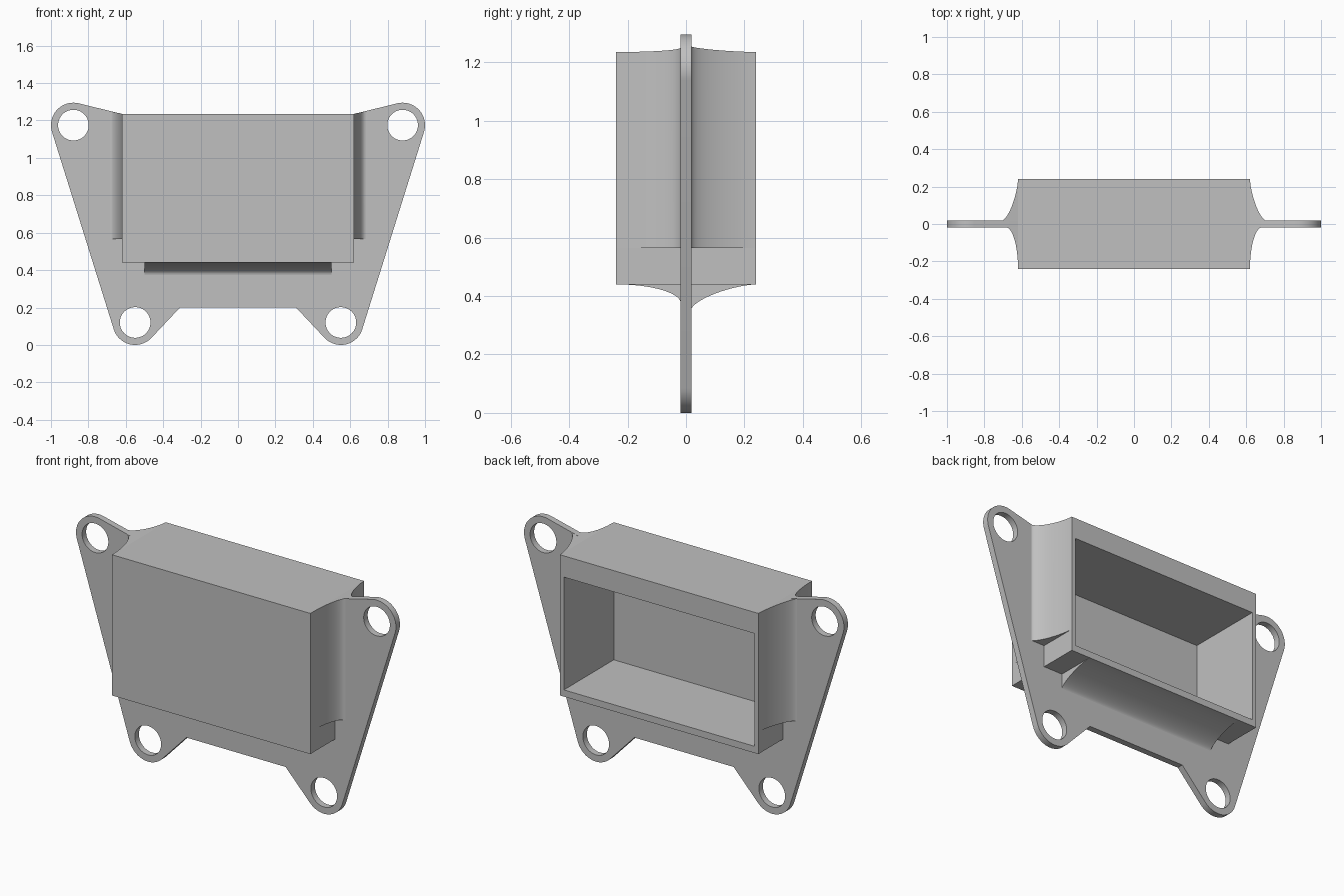
import bpy, bmesh
from math import sin, cos, pi, radians

cube = bpy.data.objects.get("Cube")
if cube:
    bpy.data.objects.remove(cube, do_unlink=True)

grey = bpy.data.materials.new("plain grey")
grey.use_nodes = True
grey.diffuse_color = (0.53, 0.53, 0.53, 1)
grey.node_tree.nodes["Principled BSDF"].inputs["Base Color"].default_value = (0.53, 0.53, 0.53, 1)

PLACE = {
    "x": lambda a, b, d: (d, a, b),
    "y": lambda a, b, d: (a, d, b),
    "z": lambda a, b, d: (a, b, d),
}


def prism(name, outline, axis, low, high):
    """Extrude a 2D outline along an axis."""
    bm = bmesh.new()
    ends = [[bm.verts.new(PLACE[axis](a, b, d)) for a, b in outline] for d in (low, high)]
    bm.faces.new(ends[0])
    bm.faces.new(ends[1])
    n = len(outline)
    for i in range(n):
        j = (i + 1) % n
        bm.faces.new((ends[0][i], ends[0][j], ends[1][j], ends[1][i]))
    bmesh.ops.recalc_face_normals(bm, faces=bm.faces)
    mesh = bpy.data.meshes.new(name)
    bm.to_mesh(mesh)
    bm.free()
    mesh.materials.append(grey)
    obj = bpy.data.objects.new(name, mesh)
    bpy.context.collection.objects.link(obj)
    return obj


def rect(x, low, high):
    return [(-x, low), (x, low), (x, high), (-x, high)]


def arc(cx, cz, r, start, end, steps):
    angles = [radians(start + (end - start) * i / steps) for i in range(steps + 1)]
    return [(cx + r * cos(a), cz + r * sin(a)) for a in angles]


def cut(obj, cutter):
    """Apply a boolean cut and remove the cutter."""
    mod = obj.modifiers.new("cut", "BOOLEAN")
    mod.operation = "DIFFERENCE"
    mod.solver = "EXACT"
    mod.object = cutter
    cutter.hide_render = True
    bpy.ops.object.select_all(action="DESELECT")
    bpy.context.view_layer.objects.active = obj
    obj.select_set(True)
    bpy.ops.object.modifier_apply(modifier=mod.name)
    bpy.data.objects.remove(cutter, do_unlink=True)


HALF = 0.018              # half the plate thickness
BOX_X, BOX_Y = 0.62, 0.24
BOX_LOW, BOX_HIGH = 0.44, 1.235
LUGS = ((0.88, 1.175), (0.55, 0.12))
LUG_R, HOLE_R = 0.12, 0.082

# mounting plate with four rounded lugs
half_outline = [(0.31, 0.2)]
half_outline += arc(*LUGS[1], LUG_R, -135, -17.5, 20)
half_outline += arc(*LUGS[0], LUG_R, -17.5, 103, 20)
half_outline += [(BOX_X, BOX_HIGH), (0.6, 1.2)]
plate = prism("mounting_plate", half_outline + [(-x, z) for x, z in reversed(half_outline)],
              "y", -HALF, HALF)
for side in (-1, 1):
    for x, z in LUGS:
        cut(plate, prism("hole_cutter", arc(side * x, z, HOLE_R, 0, 354.375, 63), "y", -0.1, 0.1))
cut(plate, prism("window_cutter", rect(0.605, 0.46, 1.14), "y", -0.1, 0.1))

# hollow box, open at the back
box = prism("box_housing", rect(BOX_X, BOX_LOW, BOX_HIGH), "y", -BOX_Y, BOX_Y)
cut(box, prism("cavity_cutter", rect(0.595, 0.478, 1.115), "y", -0.205, 0.5))


# concave fillet: pairs of (distance out from the box wall, y)
def flare(reach, power, sign, steps=16):
    pts = []
    for i in range(steps + 1):
        t = pi / 2 * i / steps
        out = reach * (1 - max(cos(t), 0) ** (2 / power))
        y = HALF + (BOX_Y - HALF) * (1 - sin(t) ** (2 / power))
        pts.append((out, sign * y))
    return pts


flares = flare(0.065, 2, -1) + flare(0.085, 1.5, 1)[::-1]
fillet = [(-0.015, -BOX_Y)] + flares + [(-0.015, BOX_Y)]

# side fillets, tops following the slope of the plate edge
parts = [plate, box]
for side, label in ((1, "left"), (-1, "right")):
    obj = prism(label + "_fillet", [(side * (BOX_X + o), y) for o, y in fillet],
                "z", 0.565, BOX_HIGH)
    for v in obj.data.vertices:
        if v.co.z > 1:
            v.co.z += 0.23 * (abs(v.co.x) - BOX_X)
    parts.append(obj)

# fillet under the box
parts.append(prism("bottom_fillet", [(y, BOX_LOW - o) for o, y in fillet], "x", -0.5, 0.5))

bpy.ops.object.select_all(action="DESELECT")
for obj in parts:
    obj.select_set(True)
bpy.context.view_layer.objects.active = plate
bpy.ops.object.shade_smooth_by_angle(angle=radians(30))
